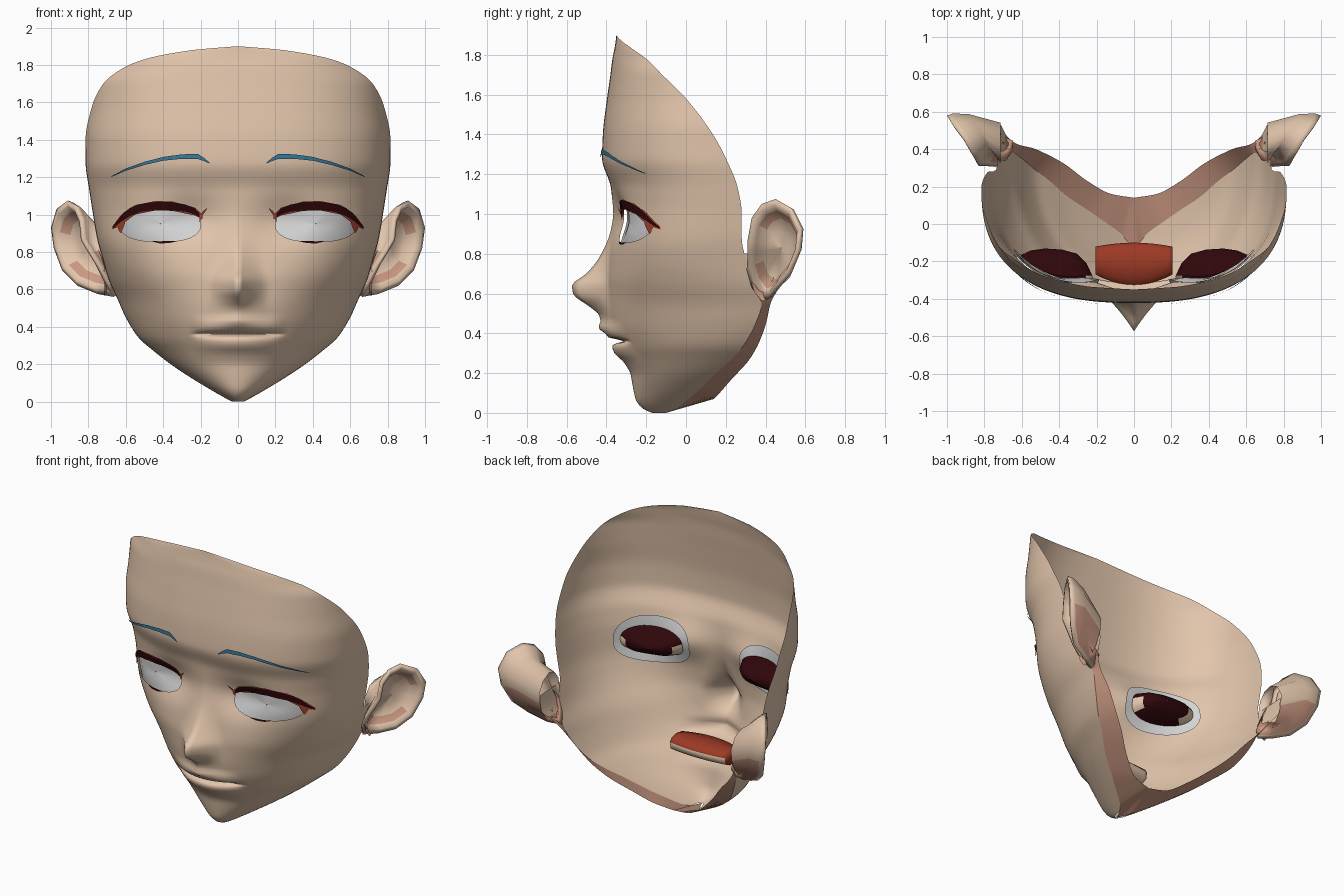
import bpy, bmesh, math
from mathutils import Vector

if "Cube" in bpy.data.objects:
    bpy.data.objects.remove(bpy.data.objects["Cube"])


def material(name, r, g, b):
    m = bpy.data.materials.new(name)
    m.diffuse_color = (r, g, b, 1)
    m.use_nodes = True
    m.node_tree.nodes["Principled BSDF"].inputs["Base Color"].default_value = m.diffuse_color
    return m


SKIN = material("skin", .76, .56, .41)
SHADE = material("skin shadow", .58, .31, .22)
WHITE = material("eye white", .66, .66, .67)
DARK = material("dark lash red", .028, .002, .003)
RUST = material("rust red", .36, .06, .025)
MOUTH = material("mouth red", .34, .042, .018)
BLUE = material("brow blue", .04, .19, .31)

# Head sections: height, front y, edge x, edge y
HEAD = [(0, -.17, .03, -.1), (.02, -.215, .07, -.05), (.06, -.25, .14, 0), (.12, -.265, .24, .07),
        (.2, -.28, .36, .15), (.27, -.31, .45, .23), (.34, -.345, .53, .29), (.45, -.39, .6, .35),
        (.55, -.4, .645, .38), (.65, -.4, .69, .36), (.75, -.39, .72, .31), (.88, -.38, .755, .28),
        (1.0, -.37, .775, .28), (1.13, -.378, .795, .26), (1.28, -.422, .815, .2), (1.4, -.418, .815, .135),
        (1.58, -.397, .78, 0), (1.7, -.38, .72, -.12), (1.78, -.37, .62, -.2), (1.83, -.36, .5, -.27),
        (1.88, -.352, .24, -.335), (1.9, -.35, 0, -.35)]
# Back edge under the jaw: matching jaw height, x, y, z
JAW = [(0, 0, .14, .07), (.09, .12, .16, .09), (.19, .25, .23, .17), (.27, .37, .32, .27),
       (.34, .46, .37, .36), (.45, .54, .405, .46), (.55, .62, .425, .55), (.62, .68, .47, .63),
       (.7, .712, .53, .7), (.8, .72, .53, .8)]
NOSE = [(.4, .0), (.43, .035), (.49, .04), (.53, .08), (.6, .168), (.64, .173), (.7, .105),
        (.8, .04), (.9, .008), (1.0, 0)]
LIPS = [(.2, 0), (.26, .012), (.3, .035), (.335, .03), (.35, 0), (.36, -.04), (.37, -.01),
        (.385, .035), (.41, .03), (.46, 0)]


def smooth(table, t):
    """monotone cubic interpolation of a table"""
    if t <= table[0][0]:
        return table[0][1:]
    if t >= table[-1][0]:
        return table[-1][1:]
    i = max(k for k in range(len(table) - 1) if table[k][0] <= t)

    def secant(k, c):
        k = min(max(k, 0), len(table) - 2)
        return (table[k + 1][c] - table[k][c]) / (table[k + 1][0] - table[k][0])

    def slope(k, c):
        a, b = secant(k - 1, c), secant(k, c)
        return 2 * a * b / (a + b) if a * b > 0 else 0

    h = table[i + 1][0] - table[i][0]
    f = (t - table[i][0]) / h
    g = f * f * (3 - 2 * f)
    return tuple(table[i][c] * (1 - g) + table[i + 1][c] * g
                 + h * f * (1 - f) * ((1 - f) * slope(i, c) - f * slope(i + 1, c))
                 for c in range(1, len(table[0])))


def surf(x, z):
    """y of the face surface at x, z"""
    x = abs(x)
    yf, w, yb = smooth(HEAD, z)
    s = min(1, max(0, (z - .4) / .45))
    n = 2 + .55 * s * s * (3 - 2 * s)
    c = .5 * (yb + .2 + math.sqrt((yb - .2) ** 2 + .0015)) if z > 1.0 else yb
    k = max(1e-4, 1 - ((c - yb) / (c - yf)) ** n) ** (1 / n)
    a = max(w / k, 1e-4)
    y = c - (c - yf) * max(0, 1 - min(1, x / a) ** n) ** (1 / n)
    wide = .16 if z < .64 else max(.1, .16 - .3 * (z - .64))
    y -= smooth(NOSE, z)[0] * max(0, 1 - x / wide) ** 1.4
    y -= smooth(LIPS, z)[0] * max(0, 1 - (x / .25) ** 2)
    y += .055 * math.exp(-((x - .25) / .16) ** 2 - ((z - .97) / .12) ** 2)
    return y


def eye_val(x, z):
    dz = z - .95
    return (abs(abs(x) - .415) / .215) ** 2.5 + (abs(dz) / (.1 if dz > 0 else .095)) ** 2.5


def finish(bm, name, mats, mirror=False):
    bmesh.ops.remove_doubles(bm, verts=bm.verts, dist=.0005)
    bmesh.ops.recalc_face_normals(bm, faces=bm.faces)
    me = bpy.data.meshes.new(name)
    bm.to_mesh(me)
    bm.free()
    ob = bpy.data.objects.new(name, me)
    bpy.context.collection.objects.link(ob)
    for m in mats:
        me.materials.append(m)
    for p in me.polygons:
        p.use_smooth = True
    if mirror:
        ob.modifiers.new("mirror", 'MIRROR')
    return ob


def grid(rows, closed=False, rule=None):
    bm = bmesh.new()
    vs = [[bm.verts.new(p) for p in r] for r in rows]
    for j in range(len(vs) - 1):
        n = len(vs[j])
        for i in range(n if closed else n - 1):
            k = (i + 1) % n
            f = bm.faces.new((vs[j][i], vs[j][k], vs[j + 1][k], vs[j + 1][i]))
            if rule:
                f.material_index = rule(j, f.calc_center_median())
    return bm


# Face shell with eye openings
zs = sorted({round(i * .02, 3) for i in range(96)} | {.01, .35, .355, .365, .37, 1.81, 1.83, 1.85, 1.87, 1.89})
N = 44
rows = []
for z in zs:
    w = smooth(HEAD, z)[1]
    xs = [w * math.sin(i / N * math.pi / 2) for i in range(-N, N + 1)]
    rows.append([(x, surf(x, z), z) for x in xs])
bm = grid(rows)
gone = [f for f in bm.faces if eye_val(f.calc_center_median().x, f.calc_center_median().z) < 1]
bmesh.ops.delete(bm, geom=gone, context='FACES')
for v in bm.verts:
    e = eye_val(v.co.x, v.co.z)
    if v.is_boundary and .3 < e < 2.5:
        s = e ** -.4
        cx = math.copysign(.415, v.co.x)
        v.co.x = cx + (v.co.x - cx) * s
        v.co.z = .95 + (v.co.z - .95) * s
        v.co.y = surf(v.co.x, v.co.z)
finish(bm, "face_shell", [SKIN])

# Shadowed strip under the jaw, running up behind the ears
rows = [[(0, -.17, 0)], [JAW[0][1:]]]
for i in range(41):
    z = .8 * i / 40
    rows[0].append(smooth(HEAD, z)[1:] + (z,))
    rows[1].append(smooth(JAW, z))
finish(grid(rows, rule=lambda j, c: int(c.z < .64)), "under_jaw", [SKIN, SHADE], True)

# Ears: back ring, rim, inner lip, bowl
RIM = [(.83, .31, .87), (.84, .33, .98), (.87, .38, 1.05), (.91, .45, 1.075), (.97, .53, 1.03),
       (1.0, .58, .93), (.985, .57, .82), (.94, .52, .7), (.86, .455, .62), (.75, .42, .575),
       (.665, .38, .56), (.695, .33, .63), (.74, .305, .72), (.79, .31, .80)]
rim = [Vector(p) for p in RIM]
mid = Vector((.87, .44, .83))
nrm = Vector((.85, -.53, 0))


def ring(s, d):
    return [mid + (p - mid) * s - nrm * d for p in rim]


root = [Vector((.715, .43, .75)) + Vector((0, (p.y - mid.y) * .8, (p.z - mid.z) * .7)) for p in rim]
loops = [root, ring(.72, .09), ring(.96, .03), rim, ring(.86, -.005), ring(.76, .02), ring(.6, .06),
         ring(.3, .075), ring(.01, .07)]


def ear_colour(j, c):
    return int((j < 2 and c.z < .78) or (j == 5 and (c.z > .9 or c.z < .74)))


finish(grid(loops, closed=True, rule=ear_colour), "ear", [SKIN, SHADE], True)


# Eye pieces: round patches that follow the face (x scale, z scale, depth)
def eye_rings(specs):
    out = []
    for sx, sz, off in specs:
        r = []
        for i in range(40):
            t = i / 40 * math.tau
            c, d = math.cos(t), math.sin(t)
            x = .415 + .215 * sx * math.copysign(abs(c) ** .8, c)
            z = .95 + .0975 * sz * math.copysign(abs(d) ** .8, d)
            r.append((x, surf(x, z) + off, z))
        out.append(r)
    return out


finish(grid(eye_rings([(1.06, 1.6, .022), (1.02, 1.1, .018), (.7, .75, .012), (.35, .38, .01), (.01, .01, .01)]),
            closed=True), "eye_white", [WHITE], True)
bowl = [[(x - (1 - s) * .06, y, z) for x, y, z in r]
        for r, s in zip(eye_rings([(.9, .95, .03), (.7, .75, .09), (.4, .45, .14), (.01, .01, .16)]),
                        (1, .8, .6, .5))]
finish(grid(bowl, closed=True, rule=lambda j, c: int(j == 0 and abs(c.x - .4) > .13 and c.z < .97)),
       "eye_socket_back", [DARK, SKIN], True)


# Thin strips over the face: x, lower z, upper z
def strip(name, pts, mat, off, steps=6):
    lo, hi = [], []
    for a, b in zip(pts, pts[1:]):
        for i in range(steps + (b is pts[-1])):
            x, l, h = (p + (q - p) * i / steps for p, q in zip(a, b))
            lo.append((x, surf(x, l) - off, l))
            hi.append((x, surf(x, h) - off, h))
    finish(grid([lo, hi]), name, [mat], True)


strip("upper_lash", [(.205, .985, 1.005), (.23, 1.0, 1.033), (.28, 1.016, 1.053), (.35, 1.022, 1.066),
                     (.44, 1.024, 1.068), (.52, 1.014, 1.057), (.58, .99, 1.034), (.62, .965, 1.0),
                     (.67, .925, .935)], DARK, .014)
strip("lash_edge", [(.19, .975, 1.0), (.23, .995, 1.037), (.35, 1.02, 1.07), (.44, 1.022, 1.072),
                    (.55, 1.0, 1.051), (.61, .955, 1.012), (.64, .935, .98), (.67, .922, .938)], RUST, .009)
strip("outer_corner_lash", [(.605, .95, .97), (.625, .9, .96), (.632, .905, .95), (.645, .935, .945)], RUST, .01)
strip("inner_corner_lash", [(.165, 1.03, 1.035), (.19, .995, 1.015), (.205, .96, .99)], RUST, .01)
strip("lower_lash", [(.33, .856, .858), (.37, .847, .858), (.42, .846, .857), (.46, .856, .858)], DARK, .006)
strip("eyebrow", [(.153, 1.273, 1.278), (.18, 1.285, 1.302), (.215, 1.297, 1.324), (.3, 1.298, 1.322),
                  (.4, 1.288, 1.308), (.5, 1.265, 1.282), (.6, 1.234, 1.246), (.675, 1.202, 1.206)], BLUE, .012)

# Mouth cavity behind the lips: red roof, skin floor
PROFILE = [(0, .368), (.03, .4), (.12, .41), (.2, .4), (.23, .375), (.22, .33), (.14, .305),
           (.03, .315), (0, .352)]
rows = []
for d, z in PROFILE:
    r = []
    for i in range(-10, 11):
        x = .0205 * i
        front = -.325 + 1.3 * x * x
        back = -.1 - .5 * x * x
        r.append((x, front + (back - front) * d / .23, z))
    rows.append(r)
bm = grid(rows, rule=lambda j, c: int(j > 3))
for e in (0, -1):
    bm.faces.new([bm.verts.new(r[e]) for r in rows])
finish(bm, "mouth_cavity", [MOUTH, SKIN])
